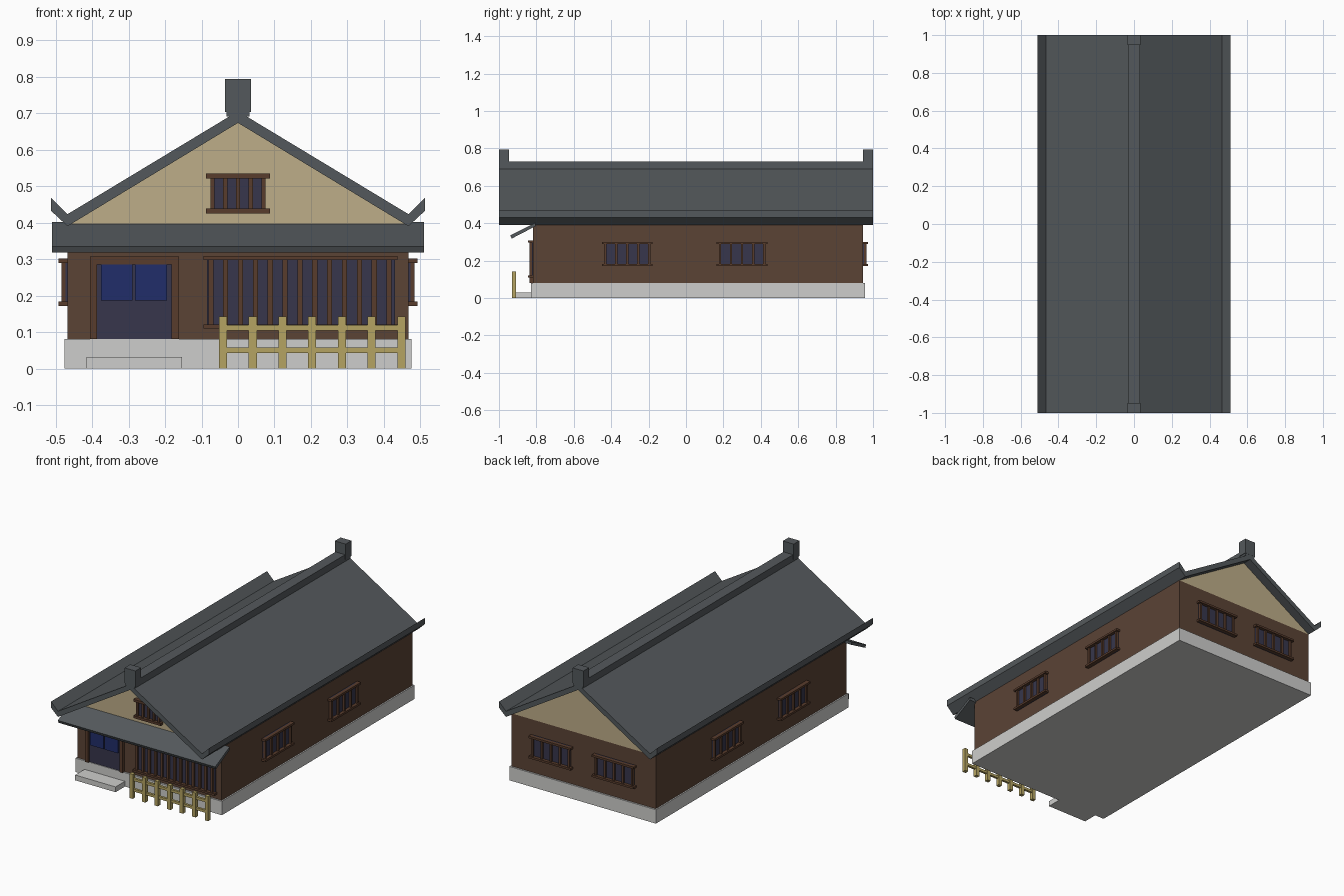
import bpy, bmesh, math
from mathutils import Matrix, Vector

if "Cube" in bpy.data.objects:
    bpy.data.objects.remove(bpy.data.objects["Cube"])


def mat(name, r, g, b):
    lin = lambda c: (c / 255 / 12.92) if c < 11 else ((c / 255 + 0.055) / 1.055) ** 2.4
    m = bpy.data.materials.new(name)
    m.diffuse_color = (lin(r), lin(g), lin(b), 1)
    m.use_nodes = True
    m.node_tree.nodes["Principled BSDF"].inputs["Base Color"].default_value = m.diffuse_color
    return m


STONE = mat("pale stone", 206, 206, 204)
WALL = mat("brown wall", 91, 67, 53)
TRIM = mat("dark wood trim", 88, 60, 44)
PLASTER = mat("tan plaster", 190, 173, 137)
TILE = mat("grey roof tile", 84, 89, 92)
GLASS = mat("dark window", 55, 54, 76)
CLOTH = mat("blue cloth", 33, 45, 106)
BAMBOO = mat("bamboo", 181, 164, 98)


def finish(name, bm, material, M=None):
    if M:
        bm.transform(M)
    bmesh.ops.recalc_face_normals(bm, faces=bm.faces)
    me = bpy.data.meshes.new(name)
    bm.to_mesh(me)
    bm.free()
    me.materials.append(material)
    ob = bpy.data.objects.new(name, me)
    bpy.context.collection.objects.link(ob)
    return ob


def boxes(name, material, blocks, M=None):
    """One object from blocks given as (x0, x1, y0, y1, z0, z1)."""
    bm = bmesh.new()
    for x0, x1, y0, y1, z0, z1 in blocks:
        T = Matrix.Translation(((x0 + x1) / 2, (y0 + y1) / 2, (z0 + z1) / 2))
        bmesh.ops.create_cube(bm, size=1, matrix=T @ Matrix.Diagonal((x1 - x0, y1 - y0, z1 - z0, 1)))
    return finish(name, bm, material, M)


def prism(name, material, pts, axis, a, b):
    """Extrude a closed profile along x (points y,z) or y (points x,z)."""
    bm = bmesh.new()
    vs = [bm.verts.new((a, p, q) if axis == 'x' else (p, a, q)) for p, q in pts]
    f = bm.faces.new(vs)
    d = (b - a, 0, 0) if axis == 'x' else (0, b - a, 0)
    r = bmesh.ops.extrude_face_region(bm, geom=[f])
    bmesh.ops.translate(bm, verts=[v for v in r['geom'] if isinstance(v, bmesh.types.BMVert)], vec=d)
    return finish(name, bm, material)


FRONT, BACK, SIDE = -0.818, 0.947, 0.467

# Foundation, step and walls
boxes("foundation", STONE, [(-0.475, 0.475, -0.828, 0.957, 0, 0.081)])
boxes("door_step", STONE, [(-0.415, -0.153, -0.915, -0.828, 0, 0.031)])
boxes("walls", WALL, [(-SIDE, SIDE, FRONT, BACK, 0.081, 0.39)])
prism("gables", PLASTER, [(-SIDE, 0.39), (SIDE, 0.39), (0, 0.673)], 'y', FRONT, BACK)

# Main roof: one bent slab profile with upturned eaves, mirrored about x = 0
top = [(0.512, 0.468), (0.467, 0.423)]
low = [(0.467, 0.39), (0.512, 0.432)]
flip = lambda pts: [(-x, z) for x, z in reversed(pts)]
prism("main_roof", TILE, top + [(0, 0.705)] + flip(top) + flip(low) + [(0, 0.673)] + low, 'y', -1, 1)
boxes("ridge", TILE, [(-0.031, 0.031, -0.999, 0.999, 0.69, 0.73)])
boxes("ridge_end_blocks", TILE, [(-0.035, 0.035, -1, -0.947, 0.703, 0.793),
                                 (-0.035, 0.035, 0.947, 1, 0.703, 0.793)])

# Sloping awning over the front
prism("front_awning", TILE, [(-0.94, 0.335), (-0.932, 0.318), (-0.805, 0.384), (-0.805, 0.402)],
      'x', -0.51, 0.51)


def window(name, M, width, z0, z1, bars=5, rail=0.012):
    """Barred window built facing -y at the origin, then placed by M."""
    h = width / 2
    boxes(name + "_pane", GLASS, [(-h, h, -0.006, 0.002, z0, z1)], M)
    xs = [-h + 0.006 + i * (width - 0.012) / (bars - 1) for i in range(bars)]
    parts = [(x - 0.006, x + 0.006, -0.017, 0.002, z0, z1) for x in xs]
    parts += [(-h - 0.012, h + 0.012, -0.025, 0.002, z, z + rail) for z in (z0, z1 - rail)]
    boxes(name + "_frame", TRIM, parts, M)


def place(x, y, turn):
    return Matrix.Translation((x, y, 0)) @ Matrix.Rotation(math.radians(turn), 4, 'Z')


# Windows
window("gable_window", place(0, FRONT, 0), 0.152, 0.425, 0.535, rail=0.014)
for i, y in enumerate((-0.314, 0.3)):
    window(f"right_window_{i}", place(SIDE, y, 90), 0.248, 0.171, 0.301)
    window(f"left_window_{i}", place(-SIDE, y, -90), 0.248, 0.171, 0.301)
for i, x in enumerate((-0.205, 0.205)):
    window(f"back_window_{i}", place(x, BACK, 180), 0.248, 0.171, 0.301)

# Long front lattice
boxes("lattice_pane", GLASS, [(-0.085, 0.43, FRONT - 0.006, FRONT + 0.002, 0.11, 0.305)])
bars = [(x - 0.007, x + 0.007, FRONT - 0.018, FRONT + 0.002, 0.11, 0.305)
        for x in [-0.0745 + 0.0407 * i for i in range(13)]]
rails = [(-0.094, 0.437, FRONT - 0.026, FRONT + 0.002, z, z + 0.012) for z in (0.109, 0.297)]
boxes("lattice_frame", TRIM, bars + rails)

# Entrance: door panel, frame and hanging cloths
boxes("door", GLASS, [(-0.388, -0.18, FRONT - 0.006, FRONT + 0.002, 0.081, 0.29)])
boxes("door_frame", TRIM, [(-0.405, -0.386, -0.838, FRONT + 0.002, 0.081, 0.29),
                           (-0.182, -0.162, -0.838, FRONT + 0.002, 0.081, 0.29),
                           (-0.405, -0.162, -0.838, FRONT + 0.002, 0.285, 0.307)])
boxes("door_cloths", CLOTH, [(-0.376, -0.289, -0.835, -0.829, 0.186, 0.286),
                             (-0.282, -0.195, -0.835, -0.829, 0.186, 0.286)])

# Bamboo fence
boxes("fence_posts", BAMBOO, [(x - 0.011, x + 0.011, -0.931, -0.909, 0, 0.143)
                              for x in [-0.041 + 0.0814 * i for i in range(7)]])
boxes("fence_rails", BAMBOO, [(-0.041, 0.447, -0.927, -0.913, z, z + 0.015) for z in (0.042, 0.104)])
